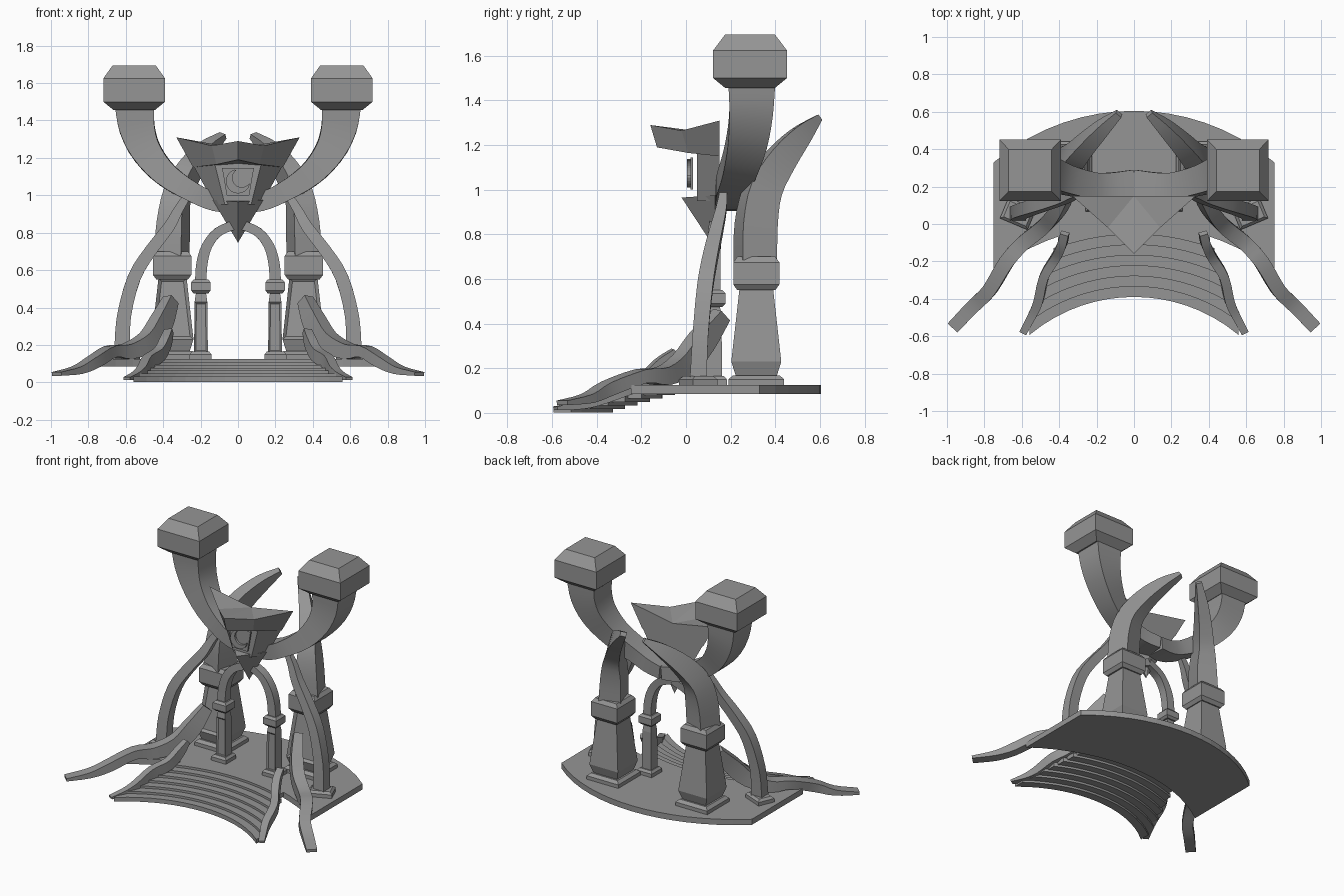
import bpy, bmesh
from math import sin, cos, pi, sqrt, radians
from mathutils import Vector, Matrix

if "Cube" in bpy.data.objects:
    bpy.data.objects.remove(bpy.data.objects["Cube"])

STONE = (0.3, 0.3, 0.3, 1)
stone = bpy.data.materials.new("grey stone")
stone.use_nodes = True
stone.diffuse_color = STONE
stone.node_tree.nodes["Principled BSDF"].inputs["Base Color"].default_value = STONE
SIDES = ((1, "left"), (-1, "right"))


def finish(name, bm, smooth=False):
    bmesh.ops.recalc_face_normals(bm, faces=bm.faces)
    me = bpy.data.meshes.new(name)
    bm.to_mesh(me)
    bm.free()
    me.materials.append(stone)
    if smooth:
        me.shade_smooth()
        me.set_sharp_from_angle(angle=radians(35))
    ob = bpy.data.objects.new(name, me)
    bpy.context.collection.objects.link(ob)
    return ob


def loft(name, rings, smooth=False, panel=0):
    """Skin matching rings of points and close both ends; panel sinks the tall front faces."""
    bm = bmesh.new()
    vs = [[bm.verts.new(p) for p in r] for r in rings]
    n = len(vs[0])
    for a, b in zip(vs, vs[1:]):
        for i in range(n):
            j = (i + 1) % n
            bm.faces.new((a[i], a[j], b[j], b[i]))
    for r in (vs[0], vs[-1]):
        if n == 4 and not panel:
            bm.faces.new(r)
        else:
            for i in range(n - 2):
                bm.faces.new((r[-1], r[i], r[i + 1]))
    if panel:
        bmesh.ops.recalc_face_normals(bm, faces=bm.faces)
        tall = [f for f in bm.faces if f.normal.y < -0.8 and
                max(v.co.z for v in f.verts) - min(v.co.z for v in f.verts) > 0.2]
        bmesh.ops.inset_individual(bm, faces=tall, thickness=panel, depth=-panel * 0.6)
    return finish(name, bm, smooth)


def stack(name, x, y, levels, turn=0, panel=0):
    """Rectangular turned block: levels are (z, half width, half depth)."""
    rot = Matrix.Rotation(turn, 3, 'Z')
    base = Vector((x, y, 0))
    rings = [[base + rot @ Vector((sx * hx, sy * hy, z))
              for sx, sy in ((-1, -1), (1, -1), (1, 1), (-1, 1))] for z, hx, hy in levels]
    return loft(name, rings, panel=panel)


def sweep(name, s, path, side, steps=3):
    """Rectangular bar along a smooth path; points are (x, y, z, width, thickness)."""
    pts = [Vector(p) for p in path]
    ext = [2 * pts[0] - pts[1]] + pts + [2 * pts[-1] - pts[-2]]
    fine = []
    for k in range(len(pts) - 1):
        a, b, c, d = ext[k:k + 4]
        for i in range(steps):
            t = i / steps
            fine.append(0.5 * (2 * b + (c - a) * t + (2 * a - 5 * b + 4 * c - d) * t * t
                               + (3 * b - a - 3 * c + d) * t ** 3))
    fine.append(pts[-1])
    rings = []
    for i, p in enumerate(fine):
        q = fine[min(i + 1, len(fine) - 1)] - fine[max(i - 1, 0)]
        tan = Vector(q[:3]).normalized()
        u = Vector(side)
        u = (u - tan * u.dot(tan)).normalized()
        v = tan.cross(u)
        ring = [Vector(p[:3]) + u * (a * p[3] / 2) + v * (b * p[4] / 2)
                for a, b in ((-1, -1), (1, -1), (1, 1), (-1, 1))]
        rings.append([(s * c.x, c.y, c.z) for c in ring])
    return loft(name, rings, smooth=True)


def prism(name, outline, z0, z1):
    bm = bmesh.new()
    f = bm.faces.new([bm.verts.new((x, y, z0)) for x, y in outline])
    ext = bmesh.ops.extrude_face_region(bm, geom=[f])
    top = [v for v in ext["geom"] if isinstance(v, bmesh.types.BMVert)]
    bmesh.ops.translate(bm, verts=top, vec=(0, 0, z1 - z0))
    return finish(name, bm)


def arc(radius, cy, half, n=16):
    """Points on a circle about (0, cy) from x = -half to x = half."""
    xs = [half * (2 * i / n - 1) for i in range(n + 1)]
    return [(x, cy + sqrt(radius * radius - x * x)) for x in xs]


# Platform and curved stairs share one front centre
FRONT = -1.26
prism("platform", arc(1.26, FRONT, 0.75) + arc(1.16, -0.555, 0.75)[::-1], 0.085, 0.125)
STEPS = 7
for i in range(STEPS):
    t = i / STEPS
    r = 0.87 + 0.39 * t
    w = 0.56 - 0.18 * t
    z = 0.015 + 0.11 * (i + 1) / STEPS
    prism(f"step_{i + 1}", arc(r, FRONT, w) + arc(r + 0.062, FRONT, w)[::-1],
          max(0, z - 0.03), z)

for s, tag in SIDES:
    # Main pillar with plinth, tapered shaft and collar
    stack(f"{tag}_pillar_plinth", s * 0.35, 0.315,
          [(0.12, 0.125, 0.125), (0.15, 0.125, 0.125), (0.168, 0.105, 0.105)])
    stack(f"{tag}_pillar_shaft", s * 0.35, 0.315,
          [(0.16, 0.09, 0.09), (0.23, 0.112, 0.112), (0.56, 0.075, 0.075)], panel=0.025)
    stack(f"{tag}_pillar_collar", s * 0.352, 0.315,
          [(0.55, 0.085, 0.085), (0.575, 0.103, 0.103), (0.675, 0.103, 0.103), (0.7, 0.085, 0.085)])
    # Claw sweeping back from the pillar top
    sweep(f"{tag}_pillar_claw", s,
          [(0.355, 0.31, 0.68, 0.15, 0.16), (0.345, 0.315, 0.85, 0.14, 0.16),
           (0.325, 0.345, 1.0, 0.11, 0.15), (0.26, 0.42, 1.13, 0.09, 0.13),
           (0.17, 0.51, 1.24, 0.07, 0.09), (0.08, 0.59, 1.32, 0.04, 0.03)], (1, 0.3, 0))
    # Slender outer rib on its own foot
    stack(f"{tag}_rib_foot", s * 0.62, 0.055,
          [(0.12, 0.08, 0.06), (0.15, 0.08, 0.06), (0.165, 0.065, 0.045)], turn=s * 0.4)
    sweep(f"{tag}_outer_rib", s,
          [(0.62, 0.055, 0.15, 0.075, 0.085), (0.61, 0.065, 0.35, 0.07, 0.075),
           (0.555, 0.085, 0.56, 0.07, 0.07), (0.47, 0.11, 0.7, 0.065, 0.065),
           (0.37, 0.14, 0.83, 0.055, 0.06), (0.32, 0.16, 0.92, 0.045, 0.05),
           (0.27, 0.17, 1.0, 0.03, 0.04)], (0, 1, 0))
    # Inner doorway post and half arch
    stack(f"{tag}_post_foot", s * 0.2, 0.125,
          [(0.12, 0.058, 0.058), (0.15, 0.058, 0.058), (0.165, 0.045, 0.045)])
    stack(f"{tag}_post", s * 0.198, 0.125,
          [(0.16, 0.037, 0.037), (0.43, 0.034, 0.034), (0.49, 0.025, 0.025)], panel=0.014)
    stack(f"{tag}_post_collar", s * 0.198, 0.125,
          [(0.475, 0.038, 0.038), (0.49, 0.052, 0.052), (0.535, 0.052, 0.052), (0.55, 0.038, 0.038)])
    sweep(f"{tag}_door_arch", s,
          [(0.2, 0.125, 0.54, 0.06, 0.06), (0.192, 0.125, 0.64, 0.06, 0.06),
           (0.165, 0.125, 0.73, 0.06, 0.055), (0.105, 0.13, 0.805, 0.06, 0.05),
           (0, 0.14, 0.85, 0.06, 0.05)], (0, 1, 0))
    # Long root reaching forward past the platform
    sweep(f"{tag}_long_root", s,
          [(0.36, 0.16, 0.44, 0.06, 0.07), (0.41, 0.07, 0.32, 0.075, 0.11),
           (0.48, -0.01, 0.22, 0.08, 0.1), (0.59, -0.1, 0.165, 0.08, 0.08),
           (0.68, -0.2, 0.165, 0.08, 0.06), (0.77, -0.35, 0.11, 0.075, 0.06),
           (0.86, -0.44, 0.065, 0.075, 0.04), (0.97, -0.555, 0.045, 0.07, 0.02)], (1, 1, 0))
    # Short root edging the stairs
    sweep(f"{tag}_stair_root", s,
          [(0.37, -0.05, 0.275, 0.045, 0.03), (0.385, -0.11, 0.22, 0.05, 0.06),
           (0.42, -0.18, 0.15, 0.05, 0.07), (0.48, -0.28, 0.11, 0.05, 0.07),
           (0.51, -0.41, 0.06, 0.05, 0.06), (0.545, -0.49, 0.035, 0.045, 0.04),
           (0.595, -0.585, 0.02, 0.04, 0.015)], (1, 0.4, 0))
    # Raised arm and its faceted head
    sweep(f"{tag}_raised_arm", s,
          [(0, 0.215, 0.95, 0.15, 0.09), (0.12, 0.205, 0.965, 0.14, 0.1),
           (0.23, 0.205, 1.01, 0.14, 0.105), (0.385, 0.24, 1.11, 0.15, 0.13),
           (0.49, 0.275, 1.235, 0.175, 0.16), (0.54, 0.292, 1.36, 0.195, 0.19),
           (0.553, 0.295, 1.48, 0.21, 0.21)], (0, 1, 0))
    stack(f"{tag}_arm_head", s * 0.555, 0.287,
          [(1.455, 0.11, 0.11), (1.5, 0.165, 0.165), (1.625, 0.165, 0.165), (1.695, 0.115, 0.112)])


# Hooded mask: pointed brow, recessed middle and beak
def mirrored(p):
    return (-p[0], p[1], p[2])


def brow_ring(tip, mid, front, back):
    return [mirrored(tip), mirrored(mid), front, mid, tip, back]


loft("mask_brow", [
    brow_ring((0.33, 0.15, 1.31), (0.14, -0.02, 1.265), (0, -0.16, 1.29), (0, 0.15, 1.25)),
    brow_ring((0.24, 0.15, 1.15), (0.115, 0.01, 1.165), (0, -0.13, 1.19), (0, 0.15, 1.16))])
loft("mask_middle", [
    [(-a, 0.15, z), (-b, 0.05, z), (b, 0.05, z), (a, 0.15, z)]
    for z, a, b in ((1.17, 0.245, 0.125), (0.95, 0.125, 0.07))])
loft("mask_beak", [
    [(-w, 0.13, z), (0, f, z - 0.01), (w, 0.13, z), (0, b, z)]
    for z, w, f, b in ((0.975, 0.135, -0.02, 0.17), (0.75, 0.002, 0.128, 0.132))])

# Thin plate with a crescent in the recess
loft("mask_plate", [
    [(-0.085, y, 1.145), (0.085, y, 1.145), (0.06, y, 1.0), (-0.06, y, 1.0)] for y in (0.02, 0.032)])
N = 16
outer = [(0.065 * cos(a), 0.065 * sin(a)) for a in (pi * (0.6 + 1.3 * i / N) for i in range(N + 1))]
inner = [(0.02 + 0.05 * cos(a), 0.018 + 0.05 * sin(a))
         for a in (pi * (0.7 + 1.1 * i / N) for i in range(N + 1))]
loft("crescent", [
    [(o[0], 0.005, 1.075 + o[1]), (o[0], 0.021, 1.075 + o[1]),
     (i[0], 0.021, 1.075 + i[1]), (i[0], 0.005, 1.075 + i[1])] for o, i in zip(outer, inner)])
